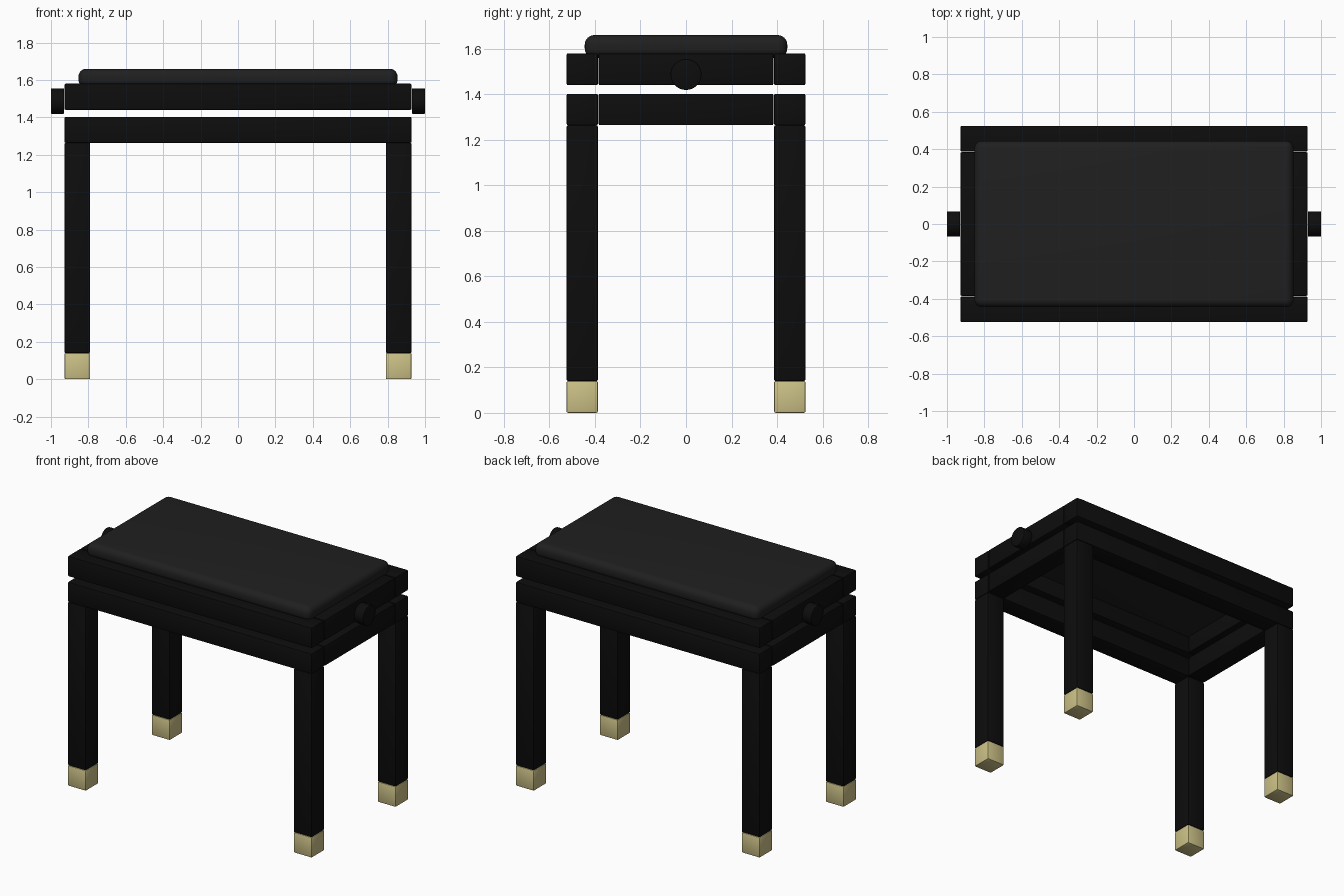
import bpy
from math import pi

if "Cube" in bpy.data.objects:
    bpy.data.objects.remove(bpy.data.objects["Cube"])


def material(name, rgb):
    m = bpy.data.materials.new(name)
    m.diffuse_color = (*rgb, 1)
    m.use_nodes = True
    m.node_tree.nodes["Principled BSDF"].inputs["Base Color"].default_value = m.diffuse_color
    return m


black = material("black_lacquer", (0.004, 0.004, 0.004))
leather = material("dark_leather", (0.014, 0.014, 0.014))
brass = material("brass", (0.6, 0.53, 0.24))


def finish(ob, name, mat, bevel, segments):
    ob.name = name
    ob.data.materials.append(mat)
    b = ob.modifiers.new("Bevel", 'BEVEL')
    b.width, b.segments, b.limit_method = bevel, segments, 'ANGLE'
    bpy.ops.object.modifier_apply(modifier=b.name)
    bpy.ops.object.shade_smooth_by_angle(angle=pi / 6)
    return ob


def box(name, lo, hi, mat, bevel=0.007, segments=2):
    bpy.ops.mesh.primitive_cube_add(size=1, location=[(a + b) / 2 for a, b in zip(lo, hi)])
    ob = bpy.context.object
    ob.scale = [b - a for a, b in zip(lo, hi)]
    bpy.ops.object.transform_apply(location=False, rotation=False, scale=True)
    return finish(ob, name, mat, bevel, segments)


X, Y, T = 0.928, 0.525, 0.138   # outer half-size and timber thickness


def span(side, outer):
    return sorted((side * outer, side * (outer - T)))


# Legs with brass feet
for sx, xn in ((-1, "left"), (1, "right")):
    for sy, yn in ((-1, "front"), (1, "back")):
        (x0, x1), (y0, y1) = span(sx, X), span(sy, Y)
        box(f"{yn}_{xn}_leg", (x0, y0, 0.14), (x1, y1, 1.264), black)
        box(f"{yn}_{xn}_foot", (x0, y0, 0), (x1, y1, 0.14), brass)

# Lower and upper frames: long rails plus end rails
for level, z0, z1 in (("lower", 1.264, 1.402), ("upper", 1.44, 1.58)):
    for s, n in ((-1, "front"), (1, "back")):
        y0, y1 = span(s, Y)
        box(f"{level}_{n}_rail", (-X, y0, z0), (X, y1, z1), black)
    for s, n in ((-1, "left"), (1, "right")):
        x0, x1 = span(s, X)
        box(f"{level}_{n}_rail", (x0, -0.384, z0), (x1, 0.384, z1), black)

# Height adjusting knobs
for s, n in ((-1, "left"), (1, "right")):
    bpy.ops.mesh.primitive_cylinder_add(vertices=32, radius=0.068, depth=0.07,
                                        location=(s * 0.965, 0, 1.487), rotation=(0, pi / 2, 0))
    finish(bpy.context.object, f"{n}_knob", black, 0.004, 2)

# Padded seat cushion
box("seat_cushion", (-0.853, -0.445, 1.56), (0.853, 0.445, 1.66), leather, 0.042, 6)
